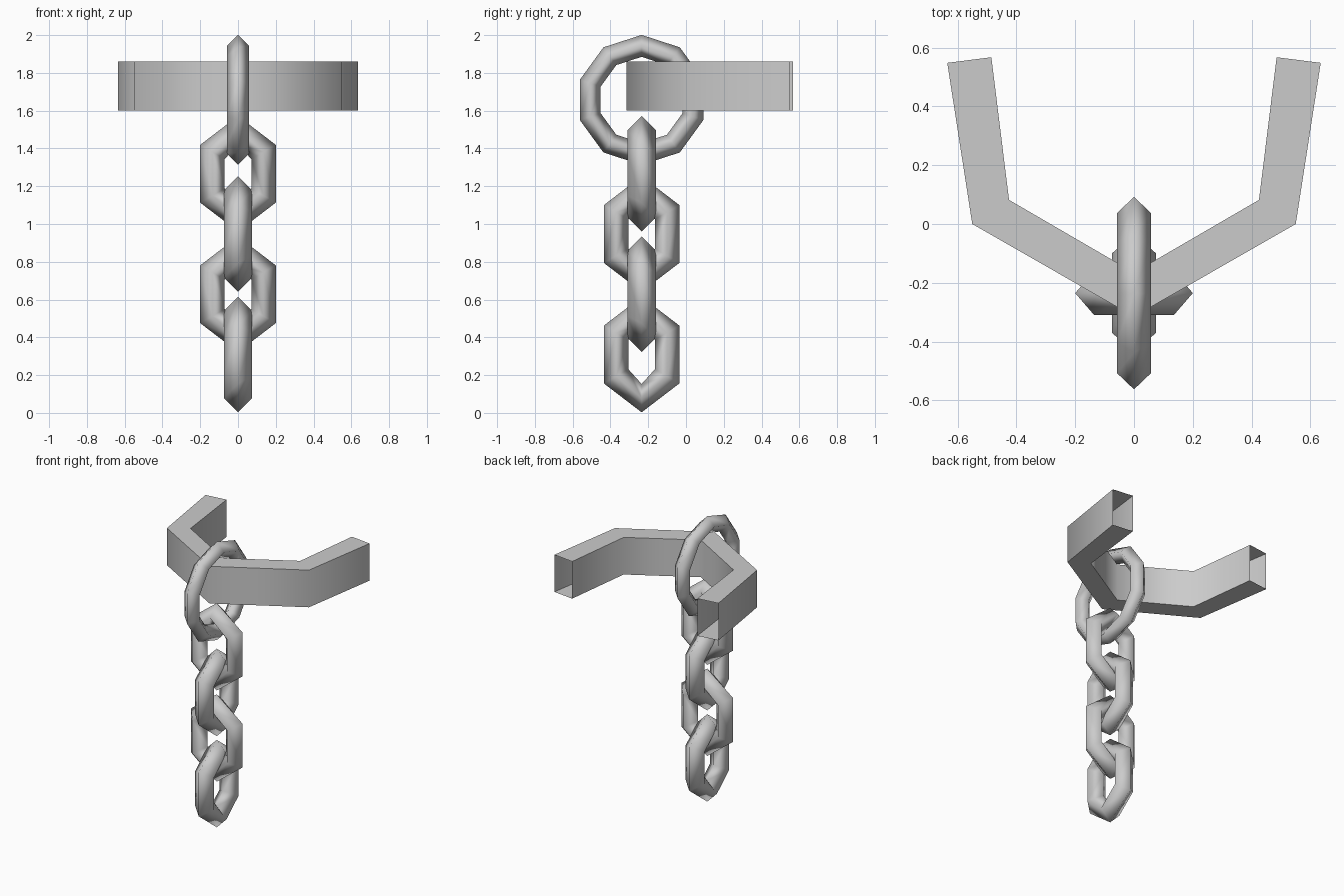
import bpy
import bmesh
from math import sin, cos, pi, radians
from mathutils import Vector

cube = bpy.data.objects.get("Cube")
if cube:
    bpy.data.objects.remove(cube, do_unlink=True)

metal = bpy.data.materials.new("grey metal")
metal.use_nodes = True
GREY = (0.6, 0.6, 0.6, 1)
metal.diffuse_color = GREY
metal.node_tree.nodes["Principled BSDF"].inputs["Base Color"].default_value = GREY

CHAIN_Y = -0.235


def finish(bm, name, angle):
    bmesh.ops.recalc_face_normals(bm, faces=bm.faces)
    mesh = bpy.data.meshes.new(name)
    bm.to_mesh(mesh)
    bm.free()
    mesh.materials.append(metal)
    obj = bpy.data.objects.new(name, mesh)
    bpy.context.collection.objects.link(obj)
    bpy.ops.object.select_all(action='DESELECT')
    obj.select_set(True)
    bpy.context.view_layer.objects.active = obj
    if angle is None:
        bpy.ops.object.shade_smooth()
    else:
        bpy.ops.object.shade_smooth_by_angle(angle=radians(angle))
    return obj


def link(name, z, major, minor, sides, stretch=1.0, sideways=False):
    """Closed ring with a diamond section, its path stretched along z."""
    bm = bmesh.new()
    rings = []
    for i in range(sides):
        a = 2 * pi * i / sides
        ring = []
        for j in range(4):
            b = pi / 2 * j
            out = minor * cos(b)
            u = (major + out) * sin(a)
            w = (major * stretch + out) * cos(a)
            t = minor * sin(b)
            x, y = (u, t) if sideways else (t, u)
            ring.append(bm.verts.new((x, CHAIN_Y + y, z + w)))
        rings.append(ring)
    for i in range(sides):
        p, q = rings[i], rings[(i + 1) % sides]
        for j in range(4):
            k = (j + 1) % 4
            bm.faces.new((p[j], p[k], q[k], q[j]))
    return finish(bm, name, None)


# Large ring around the band
link("large_ring", 1.657, 0.286, 0.058, 10)

# Hanging chain, each link turned a quarter from the last
for n in range(4):
    link(f"chain_link_{n + 1}", 1.266 - 0.319 * n, 0.156, 0.075, 6,
         stretch=1.48, sideways=(n % 2 == 0))

# Bent hollow band, open at both ends
half = [((0.635, 0.548), (0.485, 0.567)), ((0.55, 0.0), (0.425, 0.082))]
middle = [((0, -0.315), (0, -0.165))]
mirrored = [tuple((-x, y) for x, y in pair) for pair in reversed(half)]
bm = bmesh.new()
sections = []
for outer, inner in half + middle + mirrored:
    corners = [(outer, 1.60), (outer, 1.86), (inner, 1.86), (inner, 1.60)]
    sections.append([bm.verts.new(Vector((p[0], p[1], z))) for p, z in corners])
for p, q in zip(sections, sections[1:]):
    for j in range(4):
        k = (j + 1) % 4
        bm.faces.new((p[j], p[k], q[k], q[j]))
finish(bm, "bent_band", 70)
